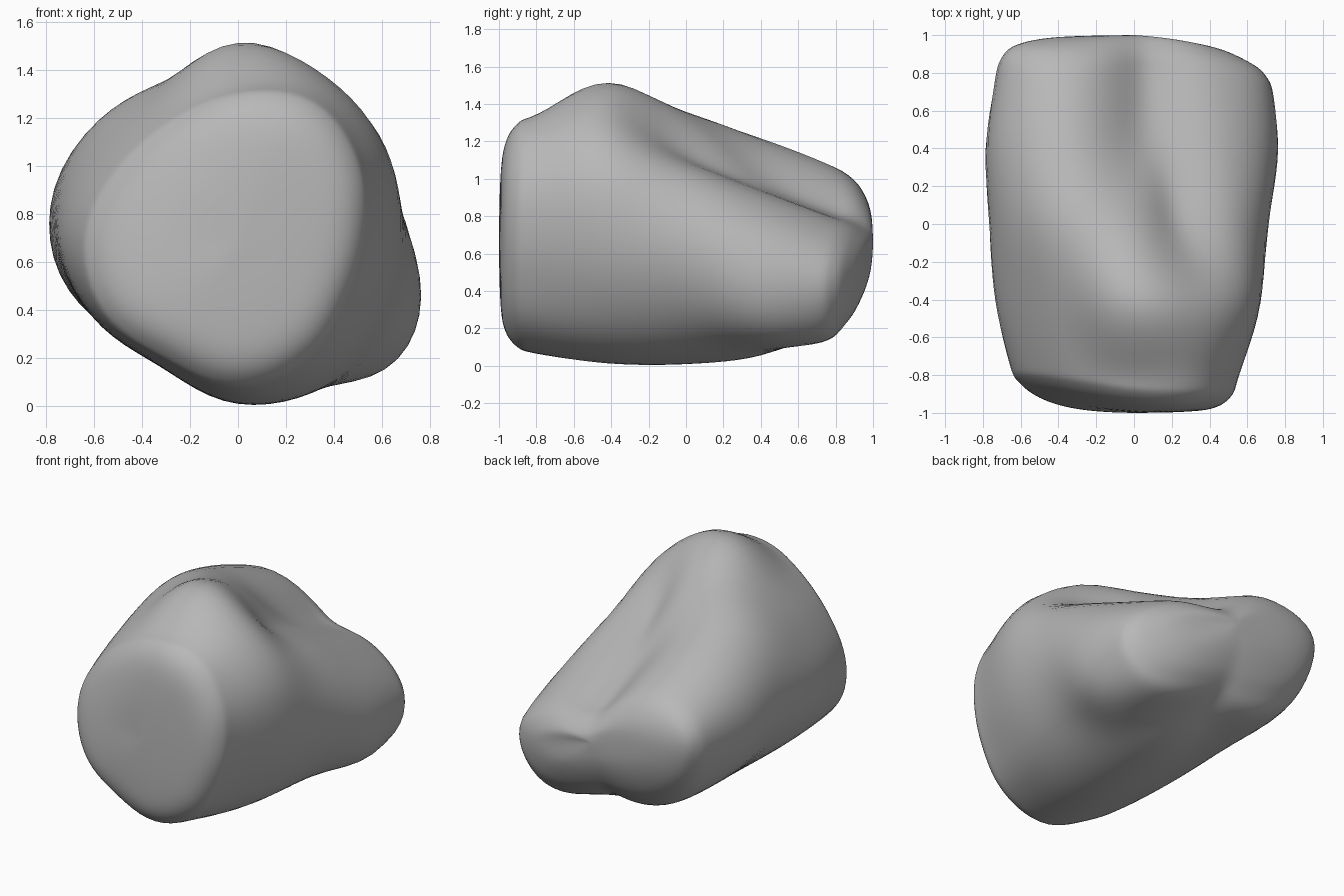
import bpy, bmesh, math

cube = bpy.data.objects.get("Cube")
if cube:
    bpy.data.objects.remove(cube, do_unlink=True)

RIM_HEIGHT = 0.66
SPOKES = 72     # vertices around each ring
STEPS = 6       # rings between neighbouring sections

# Stone sections: radius every thirty degrees, counter-clockwise from +x
front = [.55, .61, .66, .62, .57, .59, .66, .67, .62, .66, .62, .55]
peak = [.67, .72, .75, .81, .67, .68, .74, .70, .64, .71, .71, .67]
middle = [.71, .62, .46, .61, .71, .76, .77, .70, .64, .71, .74, .74]
rear = [.75, .58, .40, .43, .72, .83, .77, .60, .50, .54, .61, .79]
tail = [.74, .54, .36, .37, .68, .82, .67, .48, .34, .28, .39, .68]

# Front to back: y, centre height, section, width factor, thickness factor
stations = [(-1, .72, front, .02, .02), (-.995, .72, front, .45, .45),
            (-.975, .72, front, .76, .76), (-.91, .72, front, .93, .93),
            (-.8, .72, front, 1, 1), (-.42, .72, peak, 1, 1),
            (0, .72, middle, 1, 1), (.4, .6, rear, 1, 1), (.75, .5, tail, 1, 1),
            (.88, .5, tail, .95, .78), (.95, .5, tail, .84, .54),
            (.99, .5, tail, .55, .28), (1, .5, tail, .02, .02)]


def spline(a, b, c, d, t):
    """Catmull-Rom value between b and c."""
    return b + 0.5 * t * (c - a + t * (2*a - 5*b + 4*c - d + t * (3*(b - c) + d - a)))


def rim(x, y):
    """Height of the end edge, which drops to the right at the rear."""
    return RIM_HEIGHT - (.3 * x if y > 0 else 0)


def section_point(station, k):
    """Point on one section at spoke k, squeezed towards its rim line."""
    y, centre, section, width, thickness = station
    turn = len(section) * k / SPOKES
    i = int(turn)
    near = [section[(i + n) % len(section)] for n in (-1, 0, 1, 2)]
    r = spline(*near, turn - i)
    angle = 2 * math.pi * k / SPOKES
    x = r * math.cos(angle)
    height = (centre + r * math.sin(angle) - rim(x, y)) * thickness
    x *= width
    z = rim(x, y) + height
    # the right rear corner and the upper left of the front are set back
    if y > 0:
        y -= .3 * max(0, x) ** 2 * y ** 3
    else:
        y -= .28 * max(0, .5 * (z - RIM_HEIGHT) - x) ** 2 * y ** 3
    return x, y, z


def ring_at(position):
    """Points of the ring at a fractional station number."""
    last = len(stations) - 1
    i = min(int(position), last - 1)
    near = [stations[min(max(i + n, 0), last)] for n in (-1, 0, 1, 2)]
    points = []
    for k in range(SPOKES):
        corners = [section_point(s, k) for s in near]
        points.append([spline(*axis, position - i) for axis in zip(*corners)])
    return points


# Loft the stone
bm = bmesh.new()
count = (len(stations) - 1) * STEPS
rings = [[bm.verts.new(p) for p in ring_at(j / STEPS)] for j in range(count + 1)]
for a, b in zip(rings, rings[1:]):
    for k in range(SPOKES):
        n = (k + 1) % SPOKES
        bm.faces.new((a[k], a[n], b[n], b[k]))
bm.faces.new(rings[0])
bm.faces.new(rings[-1])
for _ in range(4):
    bmesh.ops.smooth_vert(bm, verts=bm.verts, factor=.5,
                          use_axis_x=True, use_axis_y=True, use_axis_z=True)
bmesh.ops.recalc_face_normals(bm, faces=bm.faces)

mesh = bpy.data.meshes.new("stone")
bm.to_mesh(mesh)
bm.free()
stone = bpy.data.objects.new("stone", mesh)
bpy.context.collection.objects.link(stone)

# Grey stone colour
grey = bpy.data.materials.new("stone grey")
grey.use_nodes = True
colour = (.48, .48, .48, 1)
grey.diffuse_color = colour
grey.node_tree.nodes["Principled BSDF"].inputs["Base Color"].default_value = colour
mesh.materials.append(grey)

bpy.context.view_layer.objects.active = stone
stone.select_set(True)
bpy.ops.object.shade_smooth()
